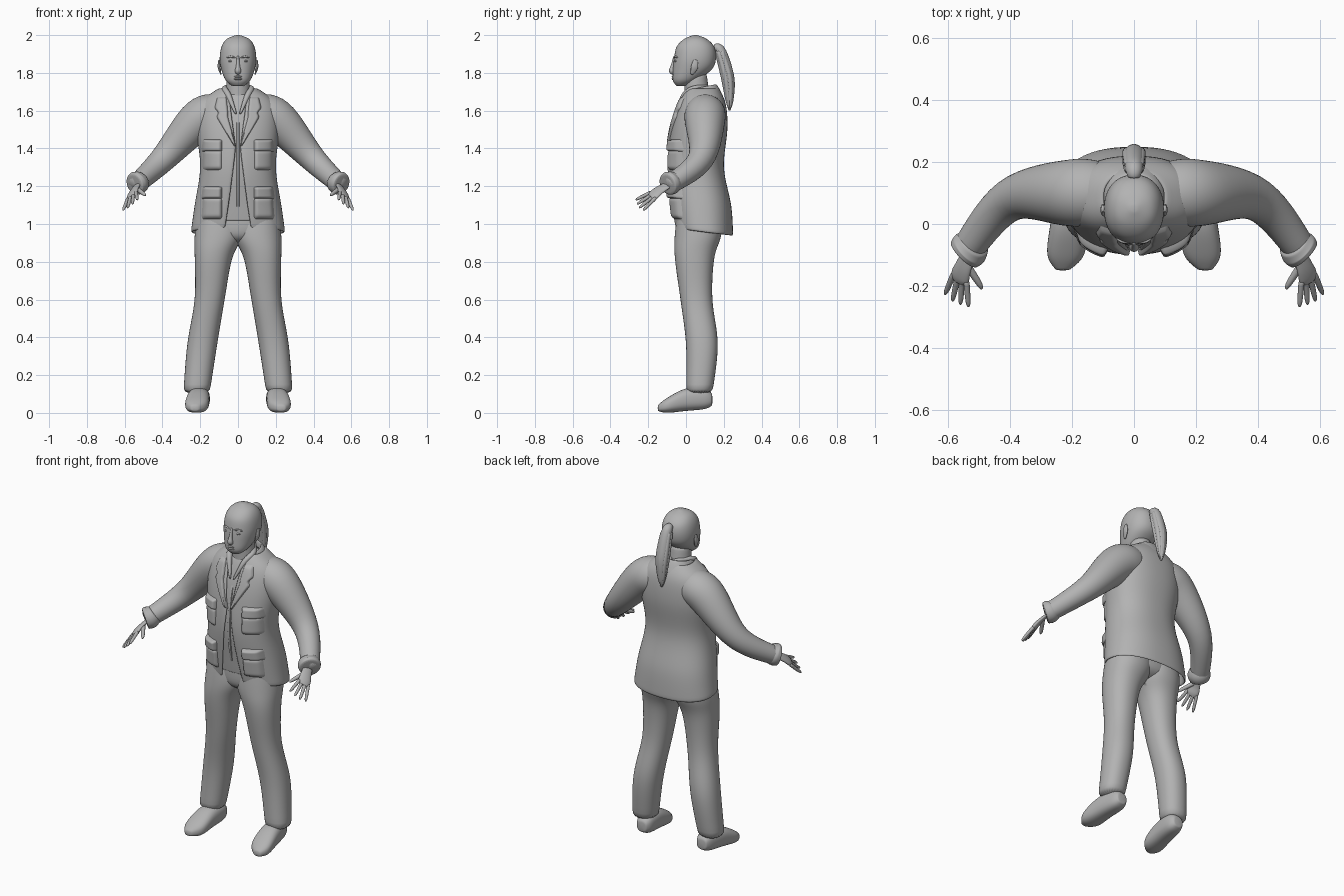
import bpy, math
from mathutils import Vector

cube = bpy.data.objects.get("Cube")
if cube:
    bpy.data.objects.remove(cube)

grey = bpy.data.materials.new("matte grey")
grey.use_nodes = True
grey.diffuse_color = (.45, .45, .45, 1)
grey.node_tree.nodes["Principled BSDF"].inputs["Base Color"].default_value = grey.diffuse_color


def spline(rows, steps=4):
    """Smoothly resample sparse rows so that they pass through every given row."""
    points = [Vector(row) for row in rows]
    result = []
    for i in range(len(points) - 1):
        start, end = points[i], points[i + 1]
        leave = (end - points[max(i - 1, 0)]) / 2
        arrive = (points[min(i + 2, len(points) - 1)] - start) / 2
        for s in range(steps):
            t = s / steps
            ease = t * t * (3 - 2 * t)
            result.append(start.lerp(end, ease) + leave * t * (1 - t) ** 2 - arrive * t * t * (1 - t))
    return result + [points[-1]]


def skin(name, rings, closed=True, mirror=False, thickness=0):
    """Join equally long rings of points into one smooth surface."""
    count = len(rings[0])
    faces = []
    for i in range(len(rings) - 1):
        for j in range(count if closed else count - 1):
            k = (j + 1) % count
            low, high = i * count, (i + 1) * count
            faces.append((low + j, low + k, high + k, high + j))
    verts = [tuple(point) for ring in rings for point in ring]
    if closed:
        faces.append(tuple(reversed(range(count))))
        faces.append(tuple(range(len(verts) - count, len(verts))))
    mesh = bpy.data.meshes.new(name)
    mesh.from_pydata(verts, [], faces)
    mesh.materials.append(grey)
    mesh.shade_smooth()
    part = bpy.data.objects.new(name, mesh)
    bpy.context.collection.objects.link(part)
    if thickness:
        cloth = part.modifiers.new("cloth", 'SOLIDIFY')
        cloth.thickness = thickness
    if mirror:
        part.modifiers.new("mirror", 'MIRROR')
    part.modifiers.new("smooth", 'SUBSURF')


def rounded(value, power):
    return math.copysign(abs(value) ** (2 / power), value)


def layers(name, rows, along='z', power=2.2, count=24, mirror=False):
    """Loft closed sections: position, centre and half width in x, low and high of the other axis."""
    rings = []
    for position, centre, half, low, high in spline(rows):
        ring = []
        for j in range(count):
            angle = math.tau * j / count
            x = centre + half * rounded(math.sin(angle), power)
            other = (low + high) / 2 - (high - low) / 2 * rounded(math.cos(angle), power)
            ring.append((x, other, position) if along == 'z' else (x, position, other))
        rings.append(ring)
    skin(name, rings, mirror=mirror)


def tube(name, rows, side=(0, 0, 1), flat=1, count=16, mirror=False):
    """Loft a round or flattened section along x, y, z, radius rows."""
    path = spline(rows)
    rings = []
    for i, row in enumerate(path):
        heading = (path[min(i + 1, len(path) - 1)] - path[max(i - 1, 0)]).xyz.normalized()
        wide = Vector(side)
        wide = (wide - heading * wide.dot(heading)).normalized()
        thin = heading.cross(wide) * flat
        angles = [math.tau * j / count for j in range(count)]
        rings.append([row.xyz + row.w * (wide * math.cos(a) + thin * math.sin(a)) for a in angles])
    skin(name, rings, mirror=mirror)


def blob(name, centre, size, mirror=False):
    """Ellipsoid from sine-shaped layers."""
    x, y, z = centre
    rows = []
    for i in range(7):
        angle = math.pi * (i + .1) / 6.2
        swell = math.sin(angle)
        rows.append((z - size[2] * math.cos(angle), x, size[0] * swell,
                     y - size[1] * swell, y + size[1] * swell))
    layers(name, rows, power=2, count=16, mirror=mirror)


def wrap(name, rows, tilt, count=44):
    """Garment shell whose front opening widens above and below the chest."""
    rings = []
    for z, half, front, back in rows:
        gap = .01 + .13 * abs(z - 1.4)
        start = math.asin((gap / half) ** (BODY / 2))
        ring = []
        for j in range(count + 1):
            angle = start + (math.tau - 2 * start) * j / count
            y = (front + back) / 2 - (back - front) / 2 * rounded(math.cos(angle), BODY)
            ring.append((half * rounded(math.sin(angle), BODY), y, z + tilt(z) * (y - .15)))
        rings.append(ring)
    skin(name, rings, closed=False, thickness=.012)


def between(rows, z):
    """Row of a table at any height."""
    for low, high in zip(rows, rows[1:]):
        if z <= high[0]:
            return Vector(low).lerp(Vector(high), max(0, (z - low[0]) / (high[0] - low[0])))
    return Vector(rows[-1])


def pad(name, outline, depth, base, steps=8, mirror=True):
    """Raised patch on the front of a garment: height, inner x, outer x."""
    rings = []
    bottom, top = outline[0][0], outline[-1][0]
    for i in range(steps + 1):
        z, inner, outer = between(outline, bottom + (top - bottom) * i / steps)
        half, front, back = between(base, z)[1:]
        ring = []
        for j in range(9):
            x = inner + (outer - inner) * j / 8
            bulge = max(0, 1 - abs(x / half) ** BODY) ** (1 / BODY)
            y = (front + back) / 2 - (back - front) / 2 * bulge
            rim = i in (0, steps) or j in (0, 8)
            ring.append((x, y + .012 if rim else y - depth, z))
        rings.append(ring)
    skin(name, rings, closed=False, mirror=mirror)


# Jacket body and collar: height, half width, front, back
BODY = 2.3
jacket = spline([(.95, .25, -.06, .25), (1.1, .23, -.08, .24), (1.3, .2, -.1, .2),
                 (1.5, .22, -.08, .22), (1.64, .2, -.04, .21), (1.72, .1, 0, .17)])
collar = spline([(1.66, .13, -.04, .2), (1.74, .08, 0, .16), (1.7, .07, .01, .15)])
wrap("jacket_body", jacket, lambda z: .8 * min(0, z - 1.1))
wrap("jacket_collar", collar, lambda z: .2)

# Lapels and pockets
pad("lapels", [(1.41, .01, .02), (1.57, .05, .12), (1.59, .05, .1), (1.61, .05, .13), (1.68, .06, .11)],
    .012, jacket, steps=20)
for name, bottom, top, depth in (("chest_pockets", 1.28, 1.4, .014), ("chest_flaps", 1.38, 1.45, .024),
                                 ("lower_pockets", 1.02, 1.15, .018), ("lower_flaps", 1.13, 1.2, .03)):
    pad(name, [(bottom, .08, .2), (top, .08, .19)], depth, jacket)

# Shirt set just inside the jacket
shirt = [(z, half - .02, front + .014, back - .02) for z, half, front, back in jacket if 1 < z < 1.7]
layers("shirt_body", [(z, 0, half, front, back) for z, half, front, back in shirt], power=BODY)
pad("shirt_placket", [(1.04, -.01, .01), (1.6, -.01, .01)], .005, shirt, mirror=False)
tube("shirt_collar", [(0, .15, 1.72, .012), (.07, .05, 1.72, .015), (.05, -.01, 1.68, .016),
                      (.01, -.06, 1.58, .005)], mirror=True)

# Sleeves and cuffs
tube("sleeves", [(.1, .1, 1.58, .1), (.2, .1, 1.56, .11), (.4, .08, 1.34, .07), (.55, -.1, 1.2, .05)],
     count=24, mirror=True)
tube("cuffs", [(.51, -.06, 1.24, .05), (.53, -.08, 1.22, .064), (.55, -.1, 1.21, .058)],
     count=24, mirror=True)

# Hands with fanned fingers
across = Vector((.74, .42, -.53))
forward = Vector((.01, -.07, -.05))
palm = Vector((.56, -.17, 1.155))
tube("palms", [(.53, -.09, 1.21, .026), (.55, -.14, 1.18, .032), (*palm, .037), (*(palm + forward / 4), .026)],
     side=across, flat=.4, mirror=True)
for i, finger in enumerate(("index", "middle", "ring", "little")):
    spread = i - 1.5
    root = palm + across * spread * .018
    tip = palm + forward * (1.25 - .1 * abs(spread - .2)) + across * spread * .034
    tube(finger + "_fingers", [(*root, .011), (*root.lerp(tip, .8), .009), (*tip, .003)],
         count=8, mirror=True)
tube("thumbs", [(.54, -.13, 1.19, .014), (.5, -.19, 1.16, .011), (.49, -.21, 1.15, .004)],
     count=8, mirror=True)

# Trousers: height, centre, half width, front, back
layers("trouser_legs", [(.1, .22, .07, 0, .14), (.36, .19, .08, 0, .17), (.6, .15, .08, -.03, .14),
                        (.82, .13, .1, -.06, .15), (.95, .1, .13, -.06, .19), (1.1, .1, .11, -.04, .18)],
       mirror=True)
layers("trouser_hips", [(.9, 0, .05, 0, .1), (.95, 0, .17, -.05, .18), (1.1, 0, .2, -.05, .18)])

# Shoes, heel to toe
layers("shoes", [(.14, .2, .03, .04, .1), (.1, .2, .05, .02, .13), (0, .21, .06, .01, .13),
                 (-.1, .22, .06, 0, .08), (-.15, .23, .02, .01, .04)], along='y', power=2.5, mirror=True)

# Neck and head
tube("neck", [(0, .07, 1.56, .09), (0, .06, 1.66, .07), (0, .05, 1.8, .06)], side=(1, 0, 0))
layers("head", [(1.73, 0, .03, -.05, 0), (1.76, 0, .066, -.07, .06), (1.82, 0, .09, -.07, .14),
                (1.88, 0, .098, -.064, .16), (1.94, 0, .088, -.05, .15), (1.98, 0, .06, -.01, .11),
                (2, 0, .01, .04, .06)])

# Face
tube("nose", [(0, -.06, 1.89, .006), (0, -.07, 1.84, .01), (0, -.074, 1.81, .017), (0, -.06, 1.8, .01)],
     side=(1, 0, 0))
for name, z in (("upper_lip", 1.78), ("lower_lip", 1.768)):
    blob(name, (0, -.063, z), (.023, .013, .007))
blob("eyes", (.036, -.05, 1.862), (.016, .012, .007), mirror=True)
tube("eyebrows", [(.01, -.06, 1.88, .003), (.04, -.056, 1.886, .006), (.06, -.04, 1.88, .003)],
     count=8, mirror=True)
tube("ears", [(.09, .03, 1.79, .006), (.1, .045, 1.83, .02), (.1, .05, 1.87, .01)],
     side=(0, 1, 0), flat=.4, mirror=True)

# Ponytail with loose strands
tail = [(0, .15, 1.93, .02), (0, .18, 1.92, .03), (0, .22, 1.78, .036), (0, .23, 1.66, .022), (0, .23, 1.6, .004)]
tube("ponytail", tail, side=(1, 0, 0))
for strand in range(6):
    angle = math.tau * (strand + .5) / 6
    sway, lift = .75 * math.cos(angle), .6 * math.sin(angle)
    tube("hair_strand", [(r * sway, y + r * lift, z, r * .45) for x, y, z, r in tail[1:]],
         side=(1, 0, 0), count=8)
